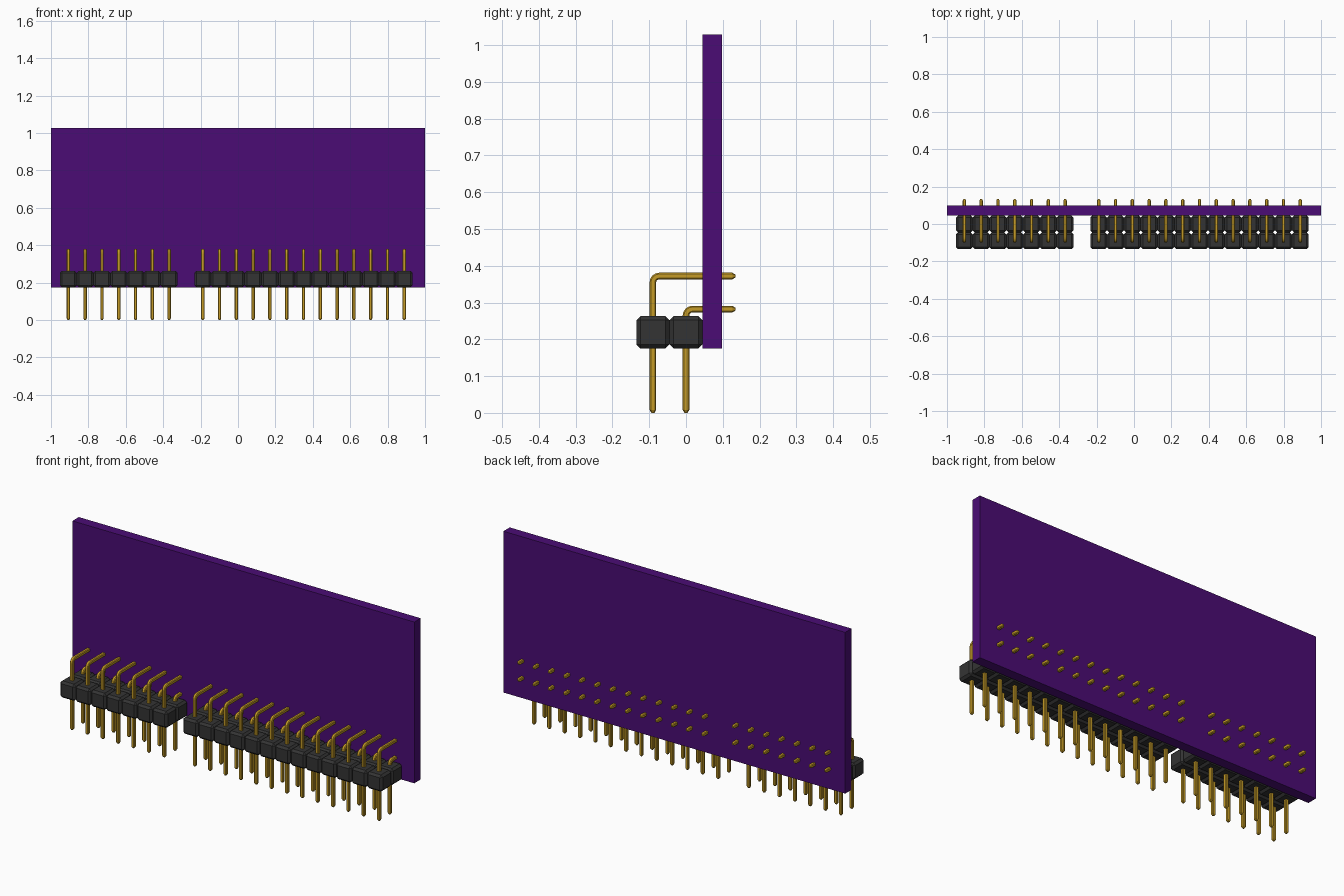
import bpy, bmesh, math
from mathutils import Vector

if "Cube" in bpy.data.objects:
    bpy.data.objects.remove(bpy.data.objects["Cube"])

PITCH = 0.0898
FIRST_X = -0.907
HEADERS = {"short_header": range(0, 7), "long_header": range(8, 21)}
ROWS = {"front": (-0.09, 0.372), "rear": (0.0, 0.282)}   # row y, height of the bent leg


def material(name, rgb, rough=0.5):
    m = bpy.data.materials.new(name)
    m.use_nodes = True
    m.diffuse_color = (*rgb, 1)
    bsdf = m.node_tree.nodes["Principled BSDF"]
    bsdf.inputs["Base Color"].default_value = (*rgb, 1)
    bsdf.inputs["Roughness"].default_value = rough
    return m


purple = material("purple board", (0.069, 0.0038, 0.176))
black = material("black plastic", (0.034, 0.034, 0.034))
gold = material("gold pin", (0.56, 0.33, 0.02))


def finish(bm, name, mat):
    bmesh.ops.recalc_face_normals(bm, faces=bm.faces)
    mesh = bpy.data.meshes.new(name)
    bm.to_mesh(mesh)
    bm.free()
    mesh.materials.append(mat)
    ob = bpy.data.objects.new(name, mesh)
    bpy.context.collection.objects.link(ob)
    return ob


def add_box(bm, lo, hi, bevel=0.0):
    lo, hi = Vector(lo), Vector(hi)
    verts = bmesh.ops.create_cube(bm, size=1)["verts"]
    for v in verts:
        v.co = (lo + hi) / 2 + v.co * (hi - lo)
    if bevel:
        edges = list({e for v in verts for e in v.link_edges})
        bmesh.ops.bevel(bm, geom=edges, offset=bevel, segments=1, affect='EDGES')


def add_pin(bm, x, y, top):
    """Sweep a chamfered square along an L-shaped path with tapered tips."""
    half, cut, r, tip, end = 0.009, 0.0055, 0.017, 0.008, 0.134
    section = [(half, -cut), (half, cut), (cut, half), (-cut, half),
               (-half, cut), (-half, -cut), (-cut, -half), (cut, -half)]
    # path entries: y, z, turn angle, section scale
    path = [(y, 0, 0, 0.45), (y, tip, 0, 1)]
    for k in range(5):
        a = math.pi / 2 * k / 4
        path.append((y + r - r * math.cos(a), top - r + r * math.sin(a), a, 1))
    path += [(end - tip, top, math.pi / 2, 1), (end, top, math.pi / 2, 0.45)]
    rings = []
    for py, pz, a, s in path:
        rings.append([bm.verts.new((x + u * s, py + v * s * math.cos(a),
                                    pz - v * s * math.sin(a))) for u, v in section])
    for r0, r1 in zip(rings, rings[1:]):
        for i in range(8):
            j = (i + 1) % 8
            bm.faces.new((r0[i], r0[j], r1[j], r1[i]))
    bm.faces.new(rings[0])
    bm.faces.new(rings[-1])


# Circuit board
bm = bmesh.new()
add_box(bm, (-1, 0.045, 0.175), (1, 0.098, 1.028))
finish(bm, "circuit_board", purple)

# Double-row right-angle headers: chamfered housing cells and bent pins
for header, slots in HEADERS.items():
    for row, (y, top) in ROWS.items():
        housing, pins = bmesh.new(), bmesh.new()
        for i in slots:
            x = FIRST_X + i * PITCH
            h = PITCH / 2
            add_box(housing, (x - h, y - h, 0.175), (x + h, y + h, 0.263), 0.011)
            add_pin(pins, x, y, top)
        finish(housing, f"{header}_{row}_housing", black)
        finish(pins, f"{header}_{row}_pins", gold)
